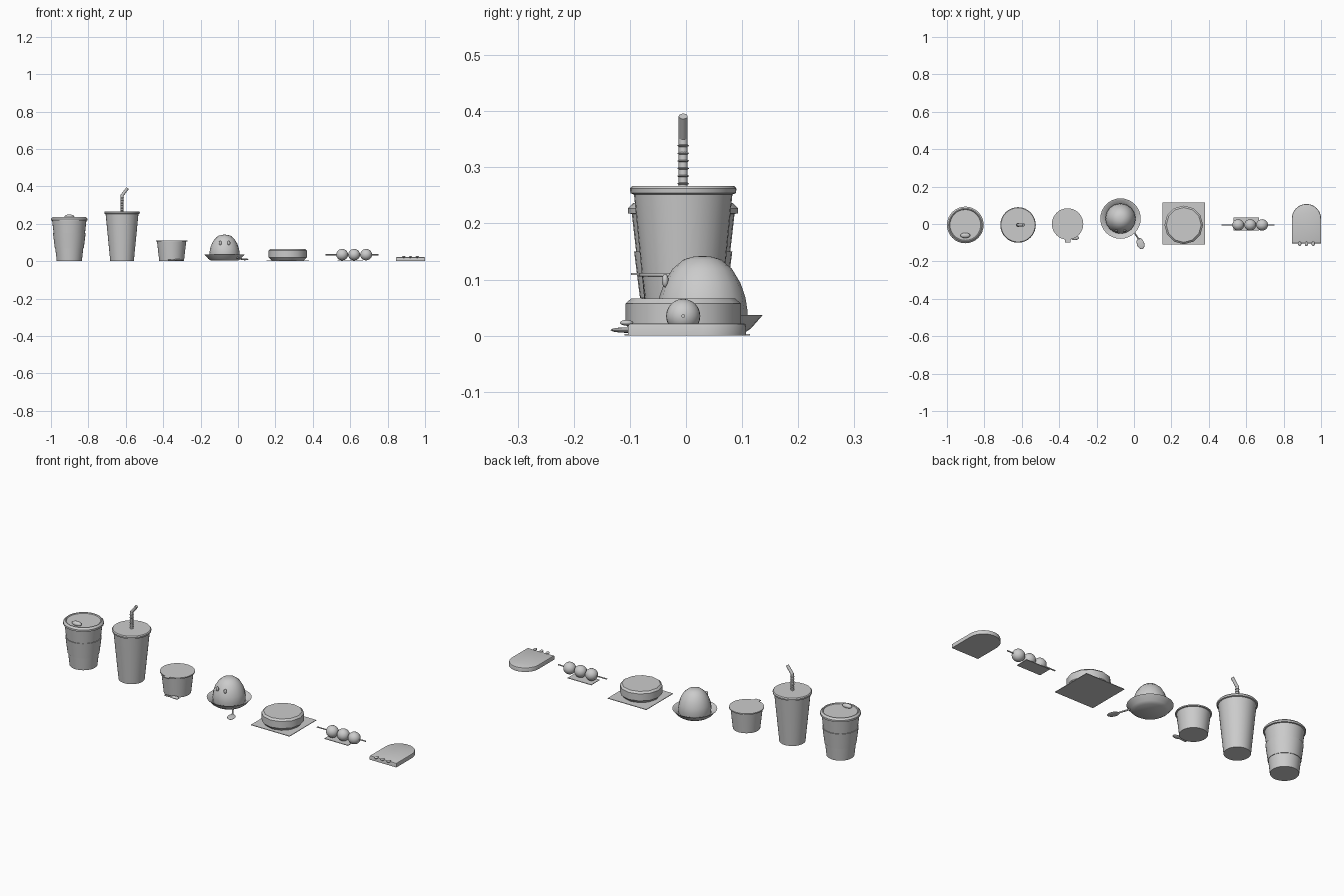
import bpy, bmesh, math
from mathutils import Vector

if "Cube" in bpy.data.objects:
    bpy.data.objects.remove(bpy.data.objects["Cube"])

grey = bpy.data.materials.new("plain_grey")
grey.diffuse_color = (0.6, 0.6, 0.6, 1)
grey.use_nodes = True
grey.node_tree.nodes["Principled BSDF"].inputs["Base Color"].default_value = grey.diffuse_color
Y = -0.005  # shared row line


def finish(name, bm, smooth=True):
    bmesh.ops.recalc_face_normals(bm, faces=bm.faces)
    me = bpy.data.meshes.new(name)
    bm.to_mesh(me)
    bm.free()
    ob = bpy.data.objects.new(name, me)
    bpy.context.collection.objects.link(ob)
    me.materials.append(grey)
    if smooth:
        bpy.ops.object.select_all(action='DESELECT')
        ob.select_set(True)
        bpy.context.view_layer.objects.active = ob
        bpy.ops.object.shade_smooth_by_angle(angle=math.radians(35))
    return ob


def lathe(name, x, y, profile, n=32, smooth=True):
    """Revolve (radius, z) points around a vertical axis; open ends are capped."""
    bm = bmesh.new()
    rings = []
    for r, z in profile:
        if r == 0:
            rings.append([bm.verts.new((x, y, z))])
        else:
            rings.append([bm.verts.new((x + r * math.cos(2 * math.pi * i / n),
                                        y + r * math.sin(2 * math.pi * i / n), z)) for i in range(n)])
    for a, b in zip(rings, rings[1:]):
        for i in range(n):
            j = (i + 1) % n
            quad = [a[i % len(a)], a[j % len(a)], b[j % len(b)], b[i % len(b)]]
            bm.faces.new(list(dict.fromkeys(quad)))
    for ring in (rings[0], rings[-1]):
        if len(ring) > 1:
            bm.faces.new(ring)
    return finish(name, bm, smooth)


def ball(name, c, s, n=20, turn=0):
    bm = bmesh.new()
    bmesh.ops.create_uvsphere(bm, u_segments=n, v_segments=max(8, n // 2), radius=1)
    ob = finish(name, bm)
    ob.location, ob.scale, ob.rotation_euler = c, s, (0, 0, turn)
    return ob


def rod(name, a, b, r, n=12):
    a, b = Vector(a), Vector(b)
    bm = bmesh.new()
    bmesh.ops.create_cone(bm, cap_ends=True, segments=n, radius1=r, radius2=r, depth=(b - a).length)
    ob = finish(name, bm)
    ob.location = (a + b) / 2
    ob.rotation_euler = (b - a).to_track_quat('Z', 'Y').to_euler()
    return ob


def slab(name, outline, z0, z1, bevel=0):
    bm = bmesh.new()
    f = bm.faces.new([bm.verts.new((x, y, z0)) for x, y in outline])
    g = bmesh.ops.extrude_face_region(bm, geom=[f])
    bmesh.ops.translate(bm, vec=(0, 0, z1 - z0), verts=[v for v in g['geom'] if isinstance(v, bmesh.types.BMVert)])
    if bevel:
        edges = [e for e in bm.edges if all(v.co.z > z1 - 1e-5 for v in e.verts)]
        bmesh.ops.bevel(bm, geom=edges, offset=bevel, segments=2, affect='EDGES', profile=0.5)
    return finish(name, bm, bool(bevel))


def rect(cx, cy, hx, hy):
    return [(cx - hx, cy - hy), (cx + hx, cy - hy), (cx + hx, cy + hy), (cx - hx, cy + hy)]


# hot cup with sleeve, lid and sip spout
X = -0.902
lathe("hot_cup", X, Y, [(0.067, 0), (0.092, 0.221)])
lathe("cup_sleeve", X, Y, [(0.0745, 0.067), (0.077, 0.067), (0.0875, 0.15), (0.084, 0.15)])
lathe("hot_cup_lid", X, Y, [(0.092, 0.217), (0.098, 0.218), (0.098, 0.227), (0.094, 0.231),
                            (0.089, 0.236), (0.085, 0.236), (0.082, 0.232), (0, 0.232)])
ball("sip_spout", (X, Y - 0.056, 0.238), (0.027, 0.014, 0.012))

# cold cup with lid and bendy straw
X = -0.62
lathe("cold_cup", X, Y, [(0.063, 0), (0.088, 0.255)])
lathe("cold_cup_lid", X, Y, [(0.089, 0.252), (0.094, 0.254), (0.095, 0.262), (0.091, 0.267), (0, 0.267)])
rod("straw", (X, Y, 0.265), (X, Y, 0.356), 0.008)
rod("straw_tip", (X, Y, 0.352), (X + 0.03, Y, 0.391), 0.008)
for i in range(6):
    z = 0.271 + i * 0.0135
    lathe("straw_ring", X, Y, [(0.0078, z - 0.002), (0.0108, z), (0.0078, z + 0.002)], 16)

# tub with lid tab and small paddle
X = -0.355
lathe("tub", X, 0, [(0.066, 0), (0.078, 0.106)])
lathe("tub_lid", X, 0, [(0.079, 0.105), (0.084, 0.106), (0.084, 0.112), (0, 0.112)])
slab("lid_tab", rect(X, -0.086, 0.015, 0.012), 0.108, 0.112)
ball("paddle_head", (X + 0.038, -0.073, 0.007), (0.023, 0.013, 0.006))
rod("paddle_handle", (X - 0.02, -0.077, 0.006), (X + 0.03, -0.074, 0.006), 0.004)

# bowl with a domed treat, eyes and spoon
X, BY = -0.072, 0.029
lathe("bowl", X, BY, [(0.072, 0.003), (0.087, 0.013), (0.108, 0.037), (0.1, 0.035), (0.08, 0.018), (0, 0.015)])
lathe("dome", X, BY, [(0.078, 0.018), (0.081, 0.042), (0.077, 0.068), (0.068, 0.094),
                      (0.053, 0.119), (0.033, 0.136), (0.015, 0.141), (0, 0.142)], 16)
for side in (-1, 1):
    ball("eye", (X + side * 0.023, BY - 0.066, 0.098), (0.008, 0.006, 0.012), 12)
rod("spoon_handle", (X + 0.065, BY - 0.06, 0.02), (0.027, -0.085, 0.01), 0.004)
ball("spoon_head", (0.035, -0.105, 0.01), (0.02, 0.031, 0.005), 16, 0.35)

# thick round cake on a square napkin
X = 0.266
slab("napkin", rect(X, 0.002, 0.113, 0.112), 0, 0.003)
lathe("round_cake", X, Y, [(0.086, 0.003), (0.103, 0.02), (0.103, 0.057), (0.093, 0.066), (0, 0.066)], 12)

# three dumplings on a skewer over a paper
slab("paper", rect(0.6, 0, 0.069, 0.035), 0, 0.003)
rod("skewer", (0.467, Y, 0.035), (0.752, Y, 0.035), 0.0032, 8)
for i in range(3):
    ball("dumpling", (0.557 + 0.064 * i, Y, 0.035), (0.0315, 0.0305, 0.0305), 24)

# arched flat biscuit with small toes on the front edge
X, h = 0.922, 0.078
arch = [(X - h, -0.103), (X + h, -0.103)]
arch += [(X + h * math.cos(math.pi * i / 16), 0.029 + h * math.sin(math.pi * i / 16)) for i in range(17)]
slab("arched_biscuit", arch, 0, 0.022, 0.005)
for i in (-1, 0, 1):
    ball("toe", (X + i * 0.036, -0.106, 0.023), (0.009, 0.012, 0.005), 12)
